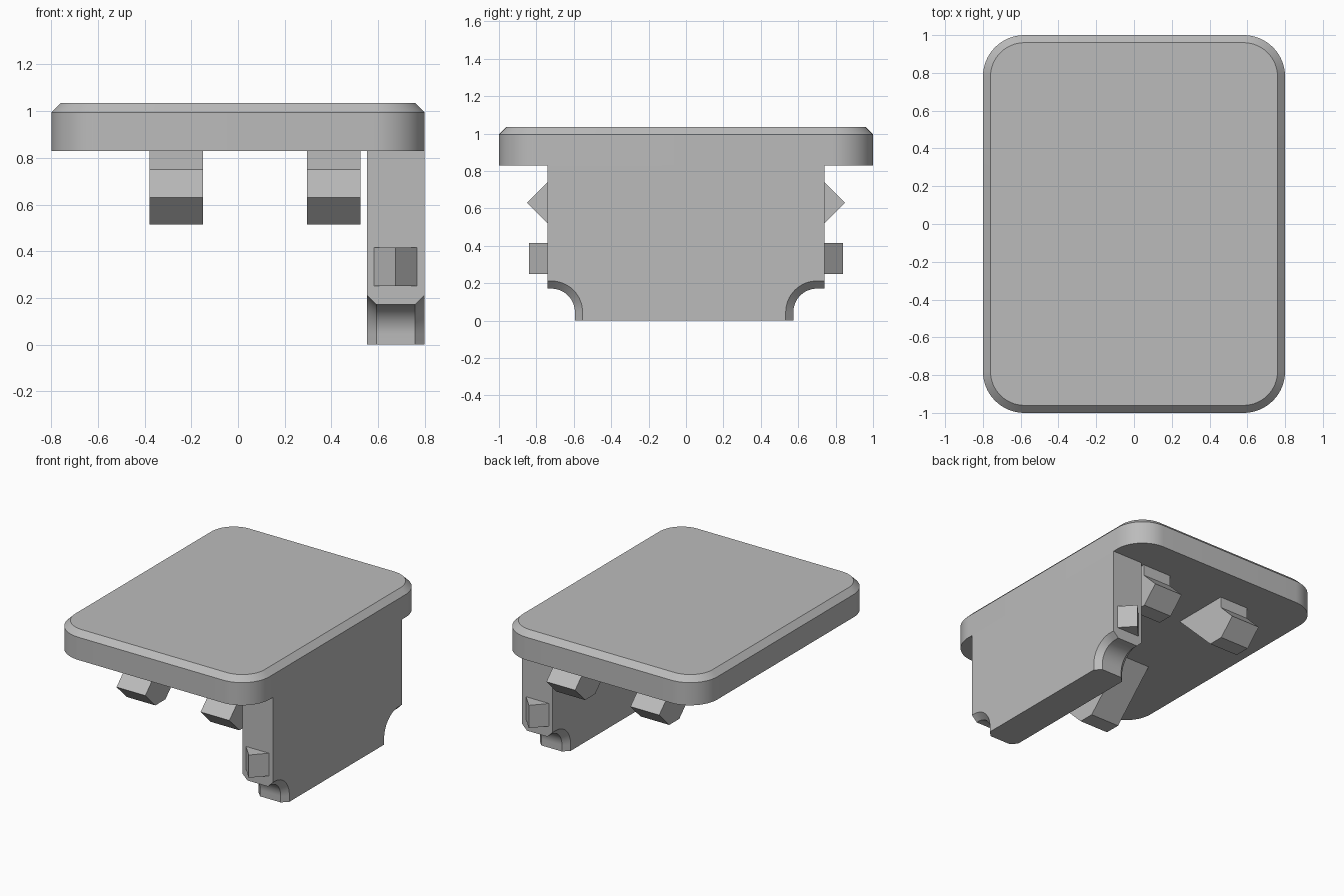
import bpy
import bmesh
from math import cos, sin, pi, radians

cube = bpy.data.objects.get("Cube")
if cube:
    bpy.data.objects.remove(cube, do_unlink=True)

grey = bpy.data.materials.new("light_grey")
grey.use_nodes = True
grey.diffuse_color = (0.5, 0.5, 0.5, 1)
grey.node_tree.nodes["Principled BSDF"].inputs["Base Color"].default_value = (0.5, 0.5, 0.5, 1)


def loft(name, rings):
    """Skin matching rings of points and cap both ends."""
    bm = bmesh.new()
    loops = [[bm.verts.new(p) for p in ring] for ring in rings]
    n = len(loops[0])
    for a, b in zip(loops, loops[1:]):
        for i in range(n):
            j = (i + 1) % n
            bm.faces.new((a[i], a[j], b[j], b[i]))
    bm.faces.new(loops[0][::-1])
    bm.faces.new(loops[-1])
    bmesh.ops.recalc_face_normals(bm, faces=bm.faces)
    mesh = bpy.data.meshes.new(name)
    bm.to_mesh(mesh)
    bm.free()
    mesh.materials.append(grey)
    obj = bpy.data.objects.new(name, mesh)
    bpy.context.collection.objects.link(obj)
    bpy.ops.object.select_all(action='DESELECT')
    obj.select_set(True)
    bpy.context.view_layer.objects.active = obj
    bpy.ops.object.shade_smooth_by_angle(angle=radians(25))
    return obj


def arc(cx, cy, r, start, end, steps=16):
    angles = [start + (end - start) * i / steps for i in range(steps + 1)]
    return [(cx + r * cos(a), cy + r * sin(a)) for a in angles]


# Rounded plate with a chamfered top rim
def plate_ring(inset, z):
    corners = ((1, 1), (-1, 1), (-1, -1), (1, -1))
    return [(x, y, z) for k, (sx, sy) in enumerate(corners)
            for x, y in arc(sx * 0.58, sy * 0.78, 0.22 - inset, k * pi / 2, (k + 1) * pi / 2)]


loft("top_plate", [plate_ring(0, 0.83), plate_ring(0, 0.995), plate_ring(0.04, 1.035)])


# Side wall with scooped lower corners, flared towards both faces
def wall_ring(x, radius):
    zc = 0.045
    front = arc(-0.72, zc, radius, pi / 2, 0)
    back = arc(0.70, zc, radius, pi, pi / 2)
    outline = [(-0.74, 0.83), (-0.74, zc + radius)] + front + [(radius - 0.72, 0)]
    outline += [(0.70 - radius, 0)] + back + [(0.74, zc + radius), (0.74, 0.83)]
    return [(x, y, z) for y, z in outline]


loft("side_wall", [wall_ring(0.553, 0.167), wall_ring(0.594, 0.126),
                   wall_ring(0.759, 0.126), wall_ring(0.8, 0.167)])

hook = [(0.73, 0.84), (0.73, 0.75), (0.85, 0.63), (0.735, 0.515), (0.62, 0.515), (0.30, 0.83), (0.30, 0.84)]
for side, s in (("front", -1), ("back", 1)):
    # Pointed clips under the plate
    for label, x in (("right", -0.38), ("left", 0.295)):
        loft(f"{side}_{label}_clip", [[(px, s * y, z) for y, z in hook] for px in (x, x + 0.231)])
    # Upright wedge on each wall end
    wedge = [(0.582, 0.73), (0.582, 0.74), (0.674, 0.84), (0.766, 0.74), (0.766, 0.73)]
    loft(f"{side}_wall_wedge", [[(x, s * y, z) for x, y in wedge] for z in (0.25, 0.415)])
